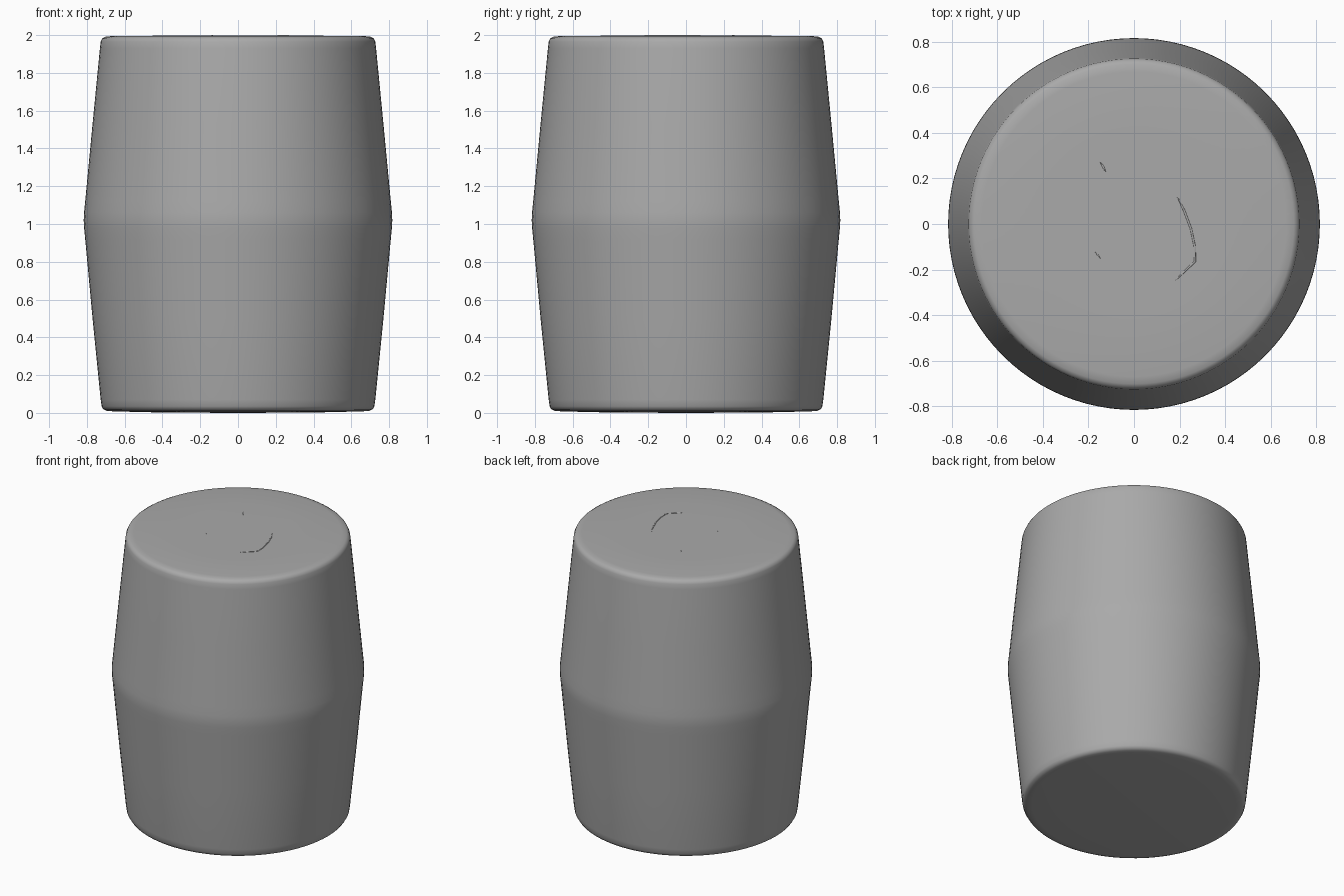
import bpy, bmesh, math

if "Cube" in bpy.data.objects:
    bpy.data.objects.remove(bpy.data.objects["Cube"])

grey = bpy.data.materials.new("mid grey")
grey.diffuse_color = (0.4, 0.4, 0.4, 1)
grey.use_nodes = True
grey.node_tree.nodes["Principled BSDF"].inputs["Base Color"].default_value = grey.diffuse_color


def lathe(name, profile, sides=96):
    """Spin an (r, z) profile about z; both ends lie on the axis."""
    bm = bmesh.new()
    verts = [bm.verts.new((r, 0, z)) for r, z in profile]
    edges = [bm.edges.new(p) for p in zip(verts, verts[1:])]
    bmesh.ops.spin(bm, geom=verts + edges, axis=(0, 0, 1), cent=(0, 0, 0),
                   angle=math.tau, steps=sides)
    bmesh.ops.remove_doubles(bm, verts=bm.verts, dist=1e-4)
    bmesh.ops.recalc_face_normals(bm, faces=bm.faces)
    mesh = bpy.data.meshes.new(name)
    bm.to_mesh(mesh)
    bm.free()
    mesh.materials.append(grey)
    mesh.shade_smooth()
    obj = bpy.data.objects.new(name, mesh)
    bpy.context.collection.objects.link(obj)


# barrel body: two tapering halves, softened waist and rims
lathe("barrel_body", [
    (0, 0), (0.4, 0.002), (0.66, 0.008), (0.695, 0.011), (0.713, 0.019), (0.722, 0.035), (0.727, 0.07),
    (0.77, 0.5), (0.809, 0.92), (0.815, 0.98), (0.817, 1.02), (0.815, 1.06), (0.809, 1.12),
    (0.77, 1.53), (0.731, 1.93), (0.727, 1.965), (0.719, 1.982), (0.703, 1.991), (0.67, 1.995),
    (0.4, 1.997), (0, 1.997)])


# shallow creases in the lid
def crease(name, points, width):
    cu = bpy.data.curves.new(name, 'CURVE')
    cu.dimensions = '3D'
    cu.bevel_depth = width
    cu.bevel_resolution = 2
    sp = cu.splines.new('POLY')
    sp.points.add(len(points) - 1)
    for i, (p, (x, y)) in enumerate(zip(sp.points, points)):
        p.co = (x, y, 1.995, 1)
        p.radius = 0.3 if i in (0, len(points) - 1) else 1
    cu.materials.append(grey)
    bpy.context.collection.objects.link(bpy.data.objects.new(name, cu))


crease("lid_crease_long", [(0.18, 0.14), (0.22, 0.06), (0.25, -0.02), (0.267, -0.1),
                           (0.268, -0.165), (0.22, -0.21), (0.17, -0.26)], 0.005)
crease("lid_crease_short", [(-0.18, -0.11), (-0.16, -0.135), (-0.14, -0.165)], 0.004)
crease("lid_nick", [(-0.155, 0.285), (-0.135, 0.25), (-0.12, 0.22)], 0.005)
